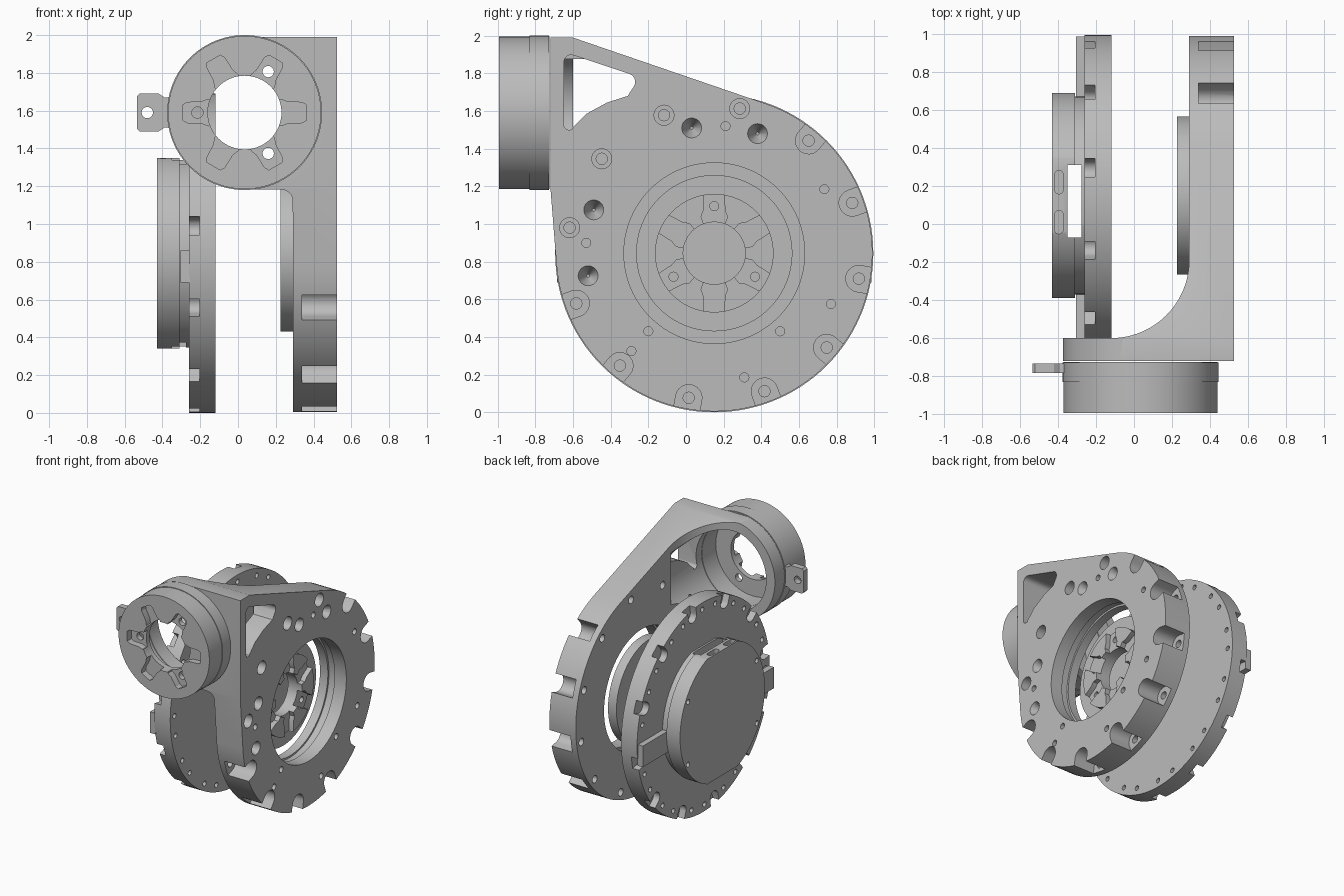
import bpy, bmesh
from math import sin, cos, radians, atan2, acos, hypot, degrees

if "Cube" in bpy.data.objects:
    bpy.data.objects.remove(bpy.data.objects["Cube"])

metal = bpy.data.materials.new("plain_grey_metal")
metal.use_nodes = True
grey = (0.5, 0.5, 0.5, 1)
metal.diffuse_color = grey
metal.node_tree.nodes["Principled BSDF"].inputs["Base Color"].default_value = grey

DISC = (0.15, 0.845)      # wheel axis in (y, z)
BORE = (0.035, 1.59)      # housing axis in (x, z)
R = 0.845
parts = []


def arc(c, r, a0=0, a1=360, n=64):
    """Points on an arc; a full circle omits the repeated end."""
    full = abs(a1 - a0) == 360
    steps = [radians(a0 + (a1 - a0) * i / n) for i in range(n if full else n + 1)]
    return [(c[0] + r * cos(a), c[1] + r * sin(a)) for a in steps]


def polar(c, r, a):
    return (c[0] + r * cos(radians(a)), c[1] + r * sin(radians(a)))


def rect(u0, u1, v0, v1):
    return [(u0, v0), (u1, v0), (u1, v1), (u0, v1)]


def slot(c, a, r0, r1, w):
    """Radial slot with a round inner end at r0, open end at r1."""
    pts = arc(polar(c, r0, a), w, a + 90, a + 270, 12)
    end, side = polar(c, r1, a), (-sin(radians(a)) * w, cos(radians(a)) * w)
    return pts + [(end[0] - side[0], end[1] - side[1]), (end[0] + side[0], end[1] + side[1])]


def make(name, prisms):
    """One object from prisms given as (points, axis, low, high[, low-end scale])."""
    bm = bmesh.new()
    for pts, axis, lo, hi, *taper in prisms:
        k = taper[0] if taper else 1
        mu = sum(p[0] for p in pts) / len(pts)
        mv = sum(p[1] for p in pts) / len(pts)
        rings = []
        for h, s in ((lo, k), (hi, 1)):
            ring = []
            for u, v in pts:
                u, v = mu + (u - mu) * s, mv + (v - mv) * s
                co = {"x": (h, u, v), "y": (u, h, v), "z": (u, v, h)}[axis]
                ring.append(bm.verts.new(co))
            rings.append(ring)
            bm.faces.new(ring)
        n = len(pts)
        for i in range(n):
            j = (i + 1) % n
            bm.faces.new((rings[0][i], rings[0][j], rings[1][j], rings[1][i]))
    bmesh.ops.recalc_face_normals(bm, faces=bm.faces)
    mesh = bpy.data.meshes.new(name)
    bm.to_mesh(mesh)
    bm.free()
    mesh.materials.append(metal)
    ob = bpy.data.objects.new(name, mesh)
    bpy.context.scene.collection.objects.link(ob)
    return ob


def part(name, *prisms):
    ob = make(name, prisms)
    parts.append(ob)
    return ob


def carve(ob, prisms, op="DIFFERENCE"):
    tool = make("cutter", prisms)
    tool.hide_render = True
    mod = ob.modifiers.new("carve", "BOOLEAN")
    mod.operation, mod.object, mod.solver = op, tool, "EXACT"
    dg = bpy.context.evaluated_depsgraph_get()
    mesh = bpy.data.meshes.new_from_object(ob.evaluated_get(dg))
    ob.modifiers.clear()
    ob.data = mesh
    bpy.data.objects.remove(tool)


def tangent(p, sign):
    """Angle at which a line from p touches the plate's round rim."""
    dy, dz = p[0] - DISC[0], p[1] - DISC[1]
    return degrees(atan2(dz, dy) + sign * acos(0.84 / hypot(dy, dz)))


# Bracket: side outline trimmed by the front and top outlines
top, low = (-0.6, 1.99), (-0.72, 1.19)
side = [low, (-0.72, 1.99), top] + arc(DISC, 0.84, tangent(top, -1), tangent(low, 1) - 360, 96)
bracket = part("bracket_plate", (side, "x", -0.6, 0.525))
front = [(0.6, -0.1), (0.6, 2.05), (0.035, 2.05), (0.035, 1.998)]
front += arc(BORE, 0.408, 95, 270, 48)
front += [(0.22, 1.182)] + arc((0.23, 1.122), 0.06, 80, 10, 6) + [(0.29, 1.05), (0.29, -0.1)]
carve(bracket, [(front, "y", -1.2, 1.2)], "INTERSECT")
plan = [(0.6, -0.8), (-0.6, -0.8), (-0.6, -0.6), (-0.12, -0.6)]
plan += arc((-0.12, -0.19), 0.41, -85, 0, 24) + [(0.29, 1.2), (0.6, 1.2)]
carve(bracket, [(plan, "z", -0.3, 2.3)], "INTERSECT")

# Large bearing hole with a groove, housing cavity, corner window
carve(bracket, [(arc(DISC, 0.48, n=96), "x", 0.1, 0.7)])
carve(bracket, [(arc(DISC, 0.495, n=96), "x", 0.36, 0.42)])
carve(bracket, [(arc(BORE, 0.33), "y", -0.9, -0.22)])
window = (arc((-0.61, 1.86), 0.038, 180, 72, 6) + arc((-0.315, 1.755), 0.045, 72, -30, 6)
          + [(-0.31, 1.68), (-0.42, 1.645), (-0.53, 1.585), (-0.6, 1.515)]
          + arc((-0.62, 1.53), 0.03, 300, 180, 6))
carve(bracket, [(window, "x", 0.2, 0.7)])

# Screw seats round the plate: open notches on the rim, counterbores elsewhere
seats = []
for k in range(12):
    a = 20 + 30 * k
    if a in (80, 110, 140, 170):
        seats.append((arc(polar(DISC, 0.78, a), 0.053, n=24), "x", 0.34, 0.7))
    else:
        seats.append((slot(DISC, a, 0.78, 1.0, 0.07), "x", 0.34, 0.7))
carve(bracket, seats)
carve(bracket, [(arc(polar(DISC, 0.78, 20 + 30 * k), 0.03, n=20), "x", 0.1, 0.7) for k in range(12)])

# Conical dimples and small pin holes
dimples = [(0.03, 1.51), (0.38, 1.48), (-0.49, 1.075), (-0.52, 0.725)]
pins = [(0.21, 1.52), (0.735, 1.185), (0.77, 0.575), (0.31, 0.185),
        (-0.29, 0.325), (-0.53, 0.9), (-0.2, 0.43), (0.5, 0.43)]
carve(bracket, [(arc(c, 0.055, n=24), "x", 0.42, 0.53, 0.15) for c in dimples]
      + [(arc(c, 0.024, n=16), "x", 0.4, 0.7) for c in pins])


def star(c, axis, lo, hi, turn):
    """Six radial pockets around a bore."""
    out = []
    for k in range(6):
        a = turn + 60 * k
        pts = [polar(c, 0.1, a - 20), polar(c, 0.205, a - 20), polar(c, 0.235, a - 14),
               polar(c, 0.31, a - 10), polar(c, 0.33, a - 7), polar(c, 0.33, a + 7),
               polar(c, 0.31, a + 10), polar(c, 0.235, a + 14), polar(c, 0.205, a + 20),
               polar(c, 0.1, a + 20)]
        out.append((pts, axis, lo, hi))
    return out


# Round front housing with its collar
housing = part("front_housing", (arc(BORE, 0.405, n=96), "y", -0.993, -0.725))
collar = part("housing_collar", (arc(BORE, 0.41, n=96), "y", -0.83, -0.728))
for ob in (housing, collar):
    carve(ob, [(arc(BORE, 0.33), "y", -0.9, -0.5)])
carve(housing, [(arc(BORE, 0.195), "y", -1.2, -0.8)])
carve(housing, star(BORE, "y", -1.1, -0.94, 0))
carve(housing, [(arc(polar(BORE, 0.25, a), 0.03, n=20), "y", -1.1, -0.8) for a in (60, 180, 300)])

# Side lug with a screw hole
lug = part("side_lug", ([(-0.34, 1.51), (-0.39, 1.51), (-0.42, 1.49), (-0.52, 1.49), (-0.535, 1.505),
                         (-0.535, 1.675), (-0.52, 1.69), (-0.42, 1.69), (-0.39, 1.67), (-0.34, 1.67)],
                        "y", -0.785, -0.735))
carve(lug, [(arc((-0.48, 1.59), 0.03, n=20), "y", -1, -0.5)])

# Floating hub: flange plus boss, pocketed and bored
hub = part("hub", (arc(DISC, 0.415, n=96), "x", 0.225, 0.3))
carve(hub, [(arc(DISC, 0.315), "x", 0.26, 0.35)], "UNION")
carve(hub, [(arc(DISC, 0.165), "x", 0, 0.6)])
carve(hub, star(DISC, "x", 0.31, 0.5, 30))
carve(hub, [(arc(polar(DISC, 0.25, a), 0.024, n=16), "x", 0.1, 0.5) for a in (90, 210, 330)])

# Rear wheel with rim notches and small holes
wheel = part("rear_wheel", (arc(DISC, R, n=120), "x", -0.26, -0.118))
carve(wheel, [(slot(DISC, 20 + 30 * k, 0.79, 1.0, 0.05), "x", -0.4, -0.205) for k in range(12)])
carve(wheel, [(arc(polar(DISC, 0.79, 20 + 30 * k + s), 0.02, n=12), "x", -0.4, 0)
              for k in range(12) for s in (-9, 9)])

# Bars running from the motor cap to the rim
for name, y0, y1 in (("rear_bar", 0.6, 0.985), ("front_bar", -0.685, -0.3)):
    part(name, (rect(y0, y1, 0.69, 0.86), "x", -0.305, -0.255))


def flatted(r, flat):
    lo, hi = DISC[1] - flat, DISC[1] + flat
    return [(y, z) for y, z in arc(DISC, r, n=120) if lo < z < hi] and \
        [p for p in arc(DISC, r, n=240) if lo <= p[1] <= hi]


# Motor cap with flats above and below, cable slot and vents
cap = part("motor_cap", (flatted(0.54, 0.505), "x", -0.43, -0.31))
spacer = part("cap_spacer", (flatted(0.52, 0.5), "x", -0.312, -0.255))
for ob in (cap, spacer):
    carve(ob, [(rect(-0.35, -0.275, -0.07, 0.31), "z", -0.2, 2.2)])
vents = [arc((-0.395, y + 0.04), 0.022, 0, 180, 8) + arc((-0.395, y - 0.04), 0.022, 180, 360, 8)
         for y in (0.01, 0.22)]
carve(cap, [(v, "z", 1.31, 1.5) for v in vents])
carve(cap, [(arc(polar(DISC, 0.505, a), 0.02, n=12), "x", -0.6, -0.4) for a in (30, 150, 210, 330)])

# Smooth the round walls while keeping edges crisp
bpy.ops.object.select_all(action="DESELECT")
for ob in parts:
    ob.select_set(True)
bpy.context.view_layer.objects.active = parts[0]
bpy.ops.object.shade_smooth_by_angle(angle=radians(25))
